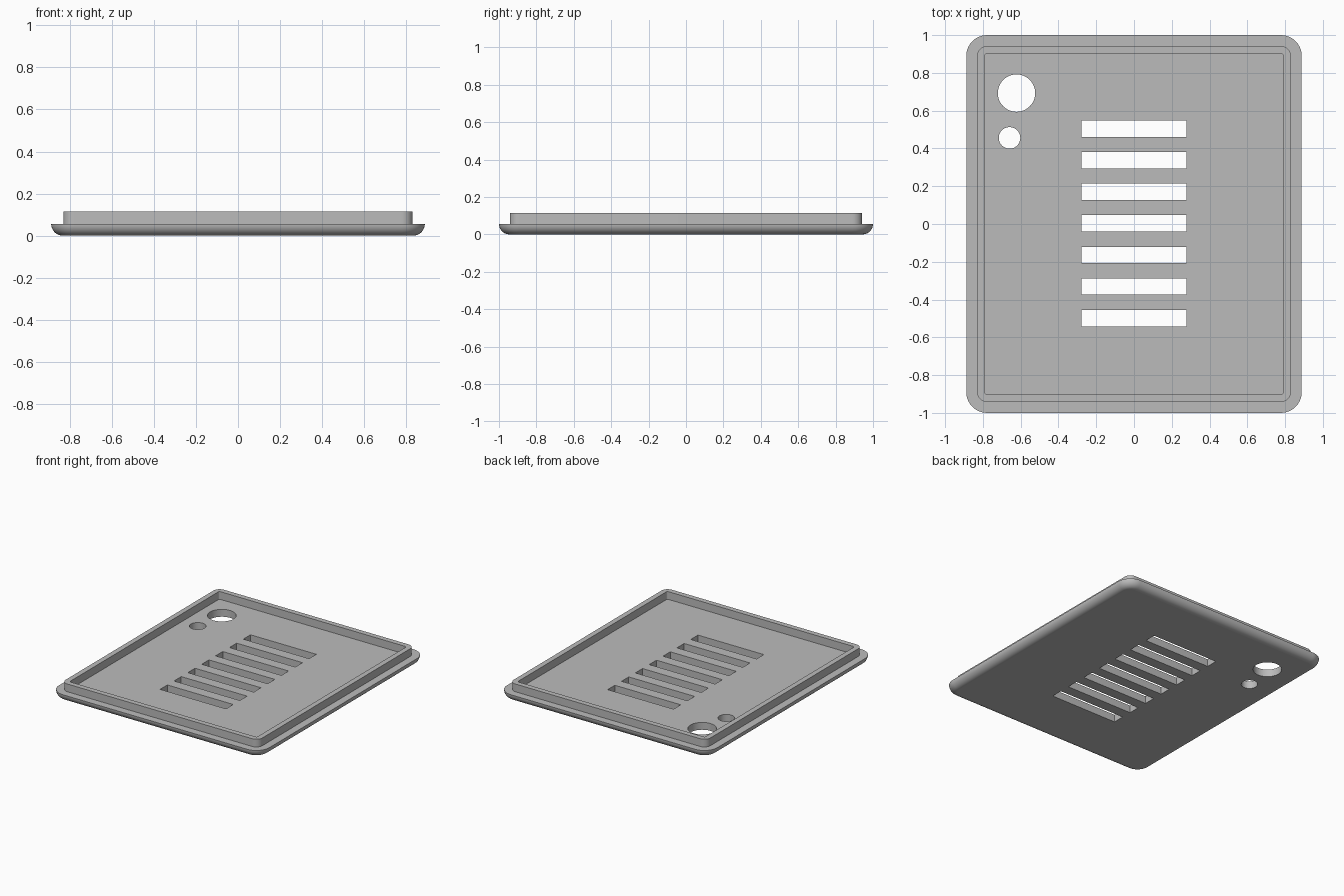
import bpy
import bmesh
import math
from mathutils import Matrix

default_cube = bpy.data.objects.get("Cube")
if default_cube:
    bpy.data.objects.remove(default_cube, do_unlink=True)

HALF_X, HALF_Y = 0.888, 1.0
CORNER = 0.11          # outer corner radius in plan
PLATE_TOP = 0.056      # plate thickness, also the bottom fillet radius
LIP_TOP = 0.115
LIP_OUTER, LIP_INNER = 0.058, 0.098   # insets from the plate edge
STEPS = 10


def make_object(name, bm):
    mesh = bpy.data.meshes.new(name)
    bm.to_mesh(mesh)
    bm.free()
    obj = bpy.data.objects.new(name, mesh)
    bpy.context.collection.objects.link(obj)
    return obj


def rounded_ring(bm, inset, z):
    """Loop of vertices around a rounded rectangle."""
    radius = CORNER - inset
    cx, cy = HALF_X - CORNER, HALF_Y - CORNER
    ring = []
    for quarter, (sx, sy) in enumerate([(1, 1), (-1, 1), (-1, -1), (1, -1)]):
        for i in range(STEPS + 1):
            a = math.pi / 2 * (quarter + i / STEPS)
            ring.append(bm.verts.new((sx * cx + radius * math.cos(a),
                                      sy * cy + radius * math.sin(a), z)))
    return ring


# Cover plate: filleted underside, flat rim, raised lip and inner floor
profile = []
for i in range(STEPS + 1):
    a = math.pi / 2 * i / STEPS
    profile.append((PLATE_TOP * (1 - math.sin(a)), PLATE_TOP * (1 - math.cos(a))))
profile += [(LIP_OUTER, PLATE_TOP), (LIP_OUTER, LIP_TOP),
            (LIP_INNER, LIP_TOP), (LIP_INNER, PLATE_TOP)]

bm = bmesh.new()
rings = [rounded_ring(bm, inset, z) for inset, z in profile]
for low, high in zip(rings, rings[1:]):
    for i in range(len(low)):
        j = (i + 1) % len(low)
        bm.faces.new((low[i], low[j], high[j], high[i]))
bm.faces.new(list(reversed(rings[0])))
bm.faces.new(rings[-1])
bmesh.ops.recalc_face_normals(bm, faces=bm.faces)
cover = make_object("cover_plate", bm)

# Cutter for the seven vent slots and two round holes
bm = bmesh.new()
for k in range(-3, 4):
    place = Matrix.Translation((0, 0.003 + k * 0.167, 0.03))
    bmesh.ops.create_cube(bm, size=1, matrix=place @ Matrix.Diagonal((0.556, 0.087, 0.3, 1)))
for x, y, radius in [(-0.622, 0.693, 0.099), (-0.659, 0.456, 0.057)]:
    bmesh.ops.create_cone(bm, cap_ends=True, segments=48, radius1=radius, radius2=radius,
                          depth=0.3, matrix=Matrix.Translation((x, y, 0.03)))
cutter = make_object("hole_cutter", bm)
cutter.hide_render = True

bpy.ops.object.select_all(action='DESELECT')
cover.select_set(True)
bpy.context.view_layer.objects.active = cover
cut = cover.modifiers.new("holes", 'BOOLEAN')
cut.operation = 'DIFFERENCE'
cut.solver = 'EXACT'
cut.object = cutter
bpy.ops.object.modifier_apply(modifier=cut.name)
bpy.data.objects.remove(cutter, do_unlink=True)

# Smooth curved sides, keep the level faces flat
bpy.ops.object.shade_smooth_by_angle(angle=math.radians(30))
for face in cover.data.polygons:
    if abs(face.normal.z) > 0.999:
        face.use_smooth = False

# Single grey material
grey = bpy.data.materials.new("plain_grey")
grey.use_nodes = True
colour = (0.5, 0.5, 0.5, 1)
grey.diffuse_color = colour
grey.node_tree.nodes["Principled BSDF"].inputs["Base Color"].default_value = colour
cover.data.materials.clear()
cover.data.materials.append(grey)
